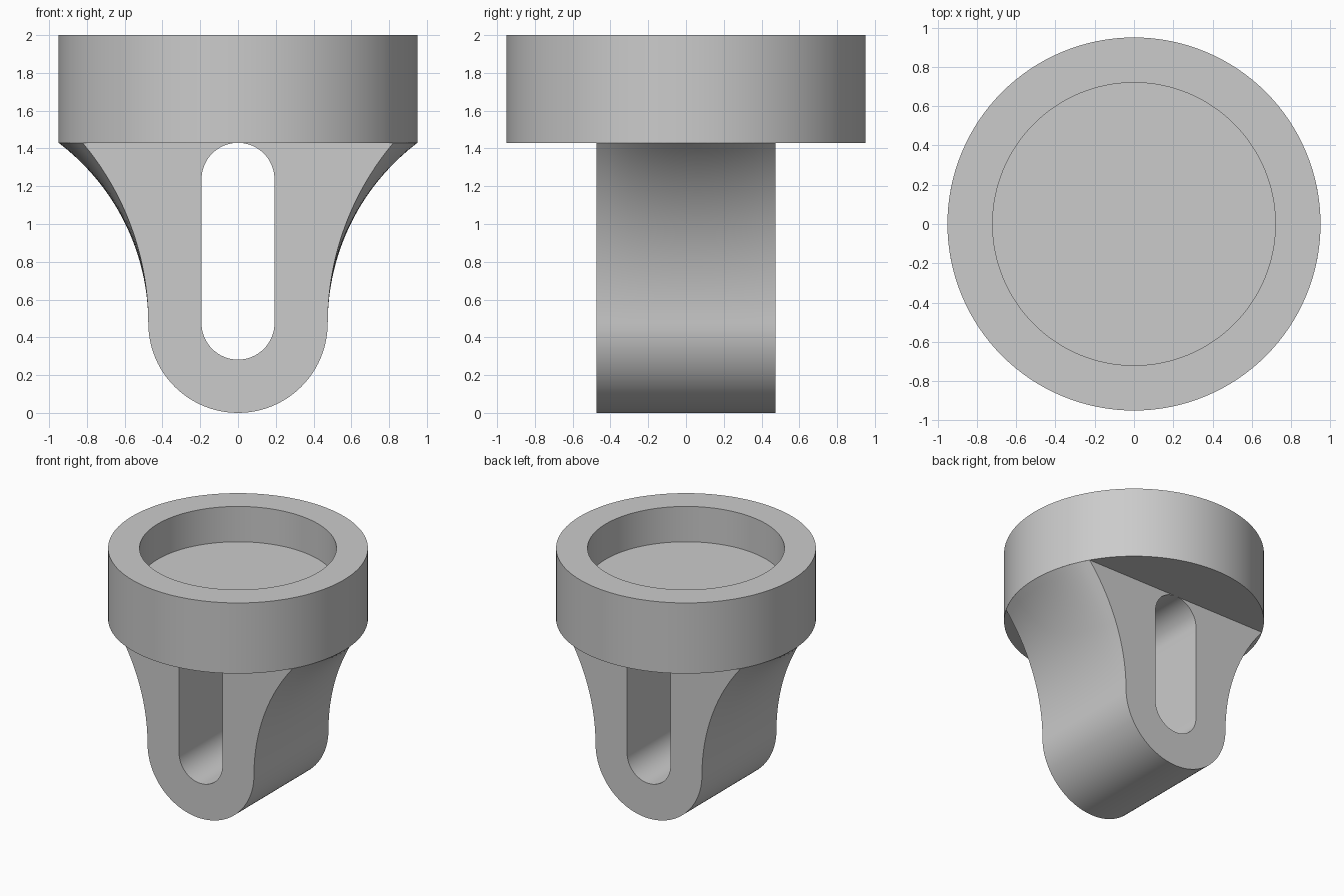
import bpy, bmesh
from math import sin, cos, pi, sqrt

cube = bpy.data.objects.get("Cube")
if cube:
    bpy.data.objects.remove(cube, do_unlink=True)

R_CUP, R_WELL = 0.95, 0.72          # cup outer and recess radii
Z_CUP, Z_FLOOR, Z_TOP = 1.43, 1.715, 2.0
HALF = 0.475                        # half width and half depth of the stem
SLOT = 0.193                        # half width of the slot

grey = bpy.data.materials.new("light grey")
grey.use_nodes = True
colour = (0.6, 0.6, 0.6, 1)
grey.diffuse_color = colour
grey.node_tree.nodes["Principled BSDF"].inputs["Base Color"].default_value = colour


def add_object(name, bm):
    bmesh.ops.recalc_face_normals(bm, faces=bm.faces)
    mesh = bpy.data.meshes.new(name)
    bm.to_mesh(mesh)
    bm.free()
    mesh.materials.append(grey)
    obj = bpy.data.objects.new(name, mesh)
    bpy.context.collection.objects.link(obj)
    return obj


def loft(name, rings):
    """Skin a list of closed rings and cap both ends."""
    bm = bmesh.new()
    rows = [[bm.verts.new(p) for p in ring] for ring in rings]
    n = len(rows[0])
    for a, b in zip(rows, rows[1:]):
        for i in range(n):
            j = (i + 1) % n
            bm.faces.new((a[i], a[j], b[j], b[i]))
    bm.faces.new(rows[0])
    bm.faces.new(rows[-1])
    return add_object(name, bm)


def circle(r, z, n=128):
    return [(r * cos(2 * pi * i / n), r * sin(2 * pi * i / n), z) for i in range(n)]


def stem_ring(y, steps=24):
    """Rounded foot, then arcs flaring out to the cup's round edge."""
    dx, dz = sqrt(R_CUP ** 2 - y * y) - HALF, Z_CUP - HALF
    radius = (dx * dx + dz * dz) / (2 * dx)
    half = [(HALF * sin(pi / 2 * i / steps), HALF - HALF * cos(pi / 2 * i / steps))
            for i in range(steps + 1)]
    for i in range(1, steps + 1):
        h = dz * i / steps
        half.append((HALF + radius - sqrt(radius ** 2 - h * h), HALF + h))
    # short tongue sunk into the cup base
    half.append((half[-1][0] - 0.01, Z_CUP + 0.06))
    outline = half + [(-x, z) for x, z in reversed(half[1:])]
    return [(x, y, z) for x, z in outline]


def slot_ring(y, steps=32):
    low, high = HALF, Z_CUP - SLOT
    angles = [pi * i / steps for i in range(steps + 1)]
    top = [(SLOT * cos(a), y, high + SLOT * sin(a)) for a in angles]
    bottom = [(-SLOT * cos(a), y, low - SLOT * sin(a)) for a in angles]
    return top + bottom


# Cup with a shallow round recess
cup = loft("cup", [circle(R_CUP, Z_CUP), circle(R_CUP, Z_TOP),
                   circle(R_WELL, Z_TOP), circle(R_WELL, Z_FLOOR)])

# Stem with flared shoulders
rows = 16
stem = loft("stem", [stem_ring(-HALF + 2 * HALF * i / rows) for i in range(rows + 1)])

# Slot cut through from front to back
cutter = loft("slot_cutter", [slot_ring(-1), slot_ring(1)])
cutter.hide_render = True
cut = stem.modifiers.new("slot", "BOOLEAN")
cut.operation, cut.solver, cut.object = "DIFFERENCE", "EXACT", cutter
bpy.ops.object.select_all(action="DESELECT")
bpy.context.view_layer.objects.active = stem
stem.select_set(True)
bpy.ops.object.modifier_apply(modifier=cut.name)
bpy.data.objects.remove(cutter, do_unlink=True)

# Smooth curved walls, crisp rims
cup.select_set(True)
bpy.ops.object.shade_smooth_by_angle(angle=pi / 6)
